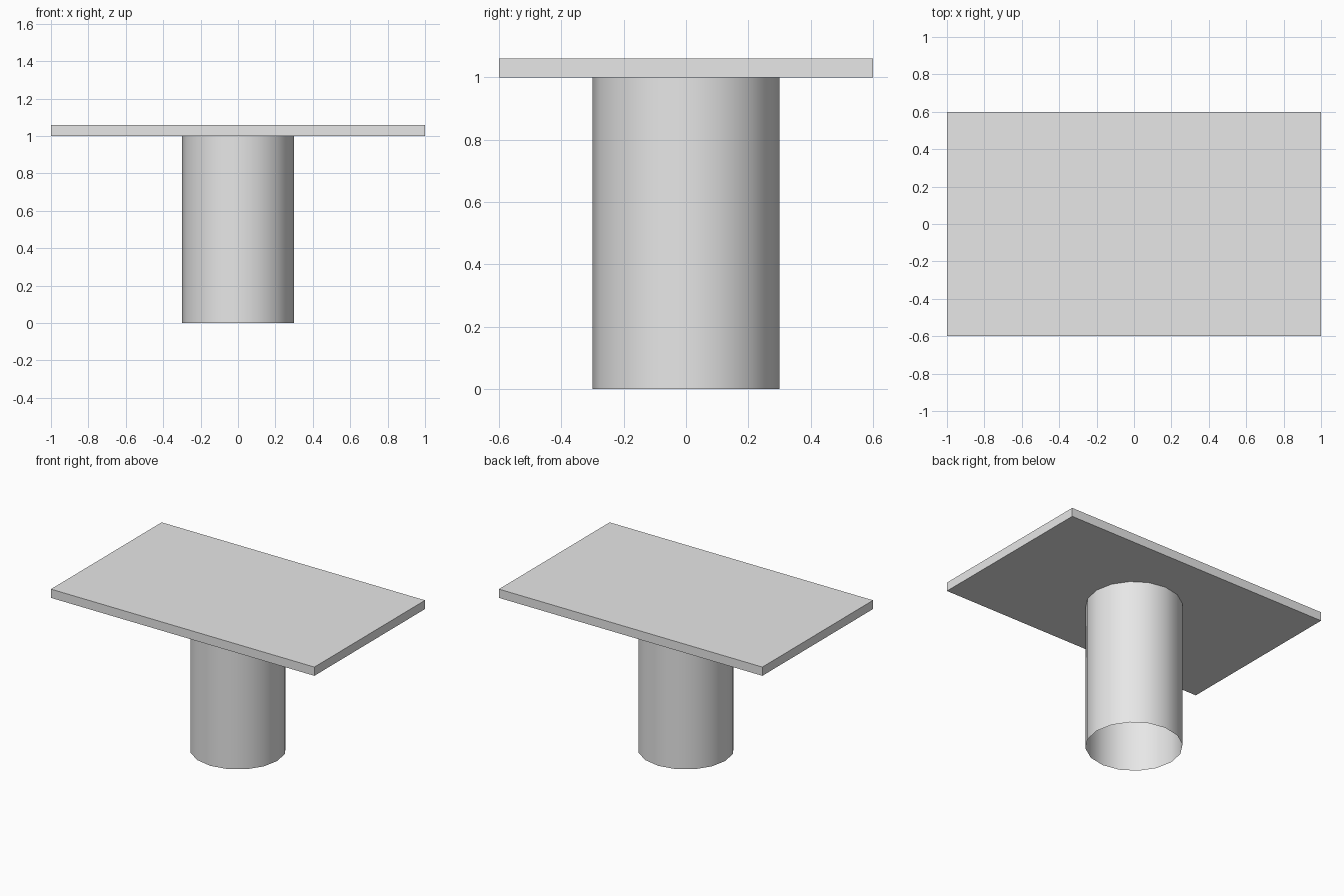
import bpy
import bmesh
from mathutils import Matrix

cube = bpy.data.objects.get("Cube")
if cube:
    bpy.data.objects.remove(cube, do_unlink=True)

GREY = (0.8, 0.8, 0.8, 1.0)
TOP_SIZE = (2.0, 1.2, 0.06)
POST_RADIUS, POST_HEIGHT = 0.3, 1.0

grey = bpy.data.materials.new("plain_grey")
grey.use_nodes = True
grey.diffuse_color = GREY
grey.node_tree.nodes["Principled BSDF"].inputs["Base Color"].default_value = GREY


def add_object(name, bm, smooth=False):
    """Turn a bmesh into a grey object standing in the scene."""
    for face in bm.faces:
        face.smooth = smooth
    mesh = bpy.data.meshes.new(name)
    bm.to_mesh(mesh)
    bm.free()
    mesh.materials.append(grey)
    obj = bpy.data.objects.new(name, mesh)
    bpy.context.collection.objects.link(obj)
    return obj


# Table top: thin rectangular slab resting on the post
bm = bmesh.new()
bmesh.ops.create_cube(bm, size=1.0)
bmesh.ops.scale(bm, vec=TOP_SIZE, verts=bm.verts)
bmesh.ops.translate(bm, vec=(0, 0, POST_HEIGHT + TOP_SIZE[2] / 2), verts=bm.verts)
add_object("table_top", bm)

# Post: smooth sixteen-sided tube, open at both ends
bm = bmesh.new()
bmesh.ops.create_cone(bm, cap_ends=False, segments=16, radius1=POST_RADIUS,
                      radius2=POST_RADIUS, depth=POST_HEIGHT,
                      matrix=Matrix.Translation((0, 0, POST_HEIGHT / 2)))
add_object("post", bm, smooth=True)
